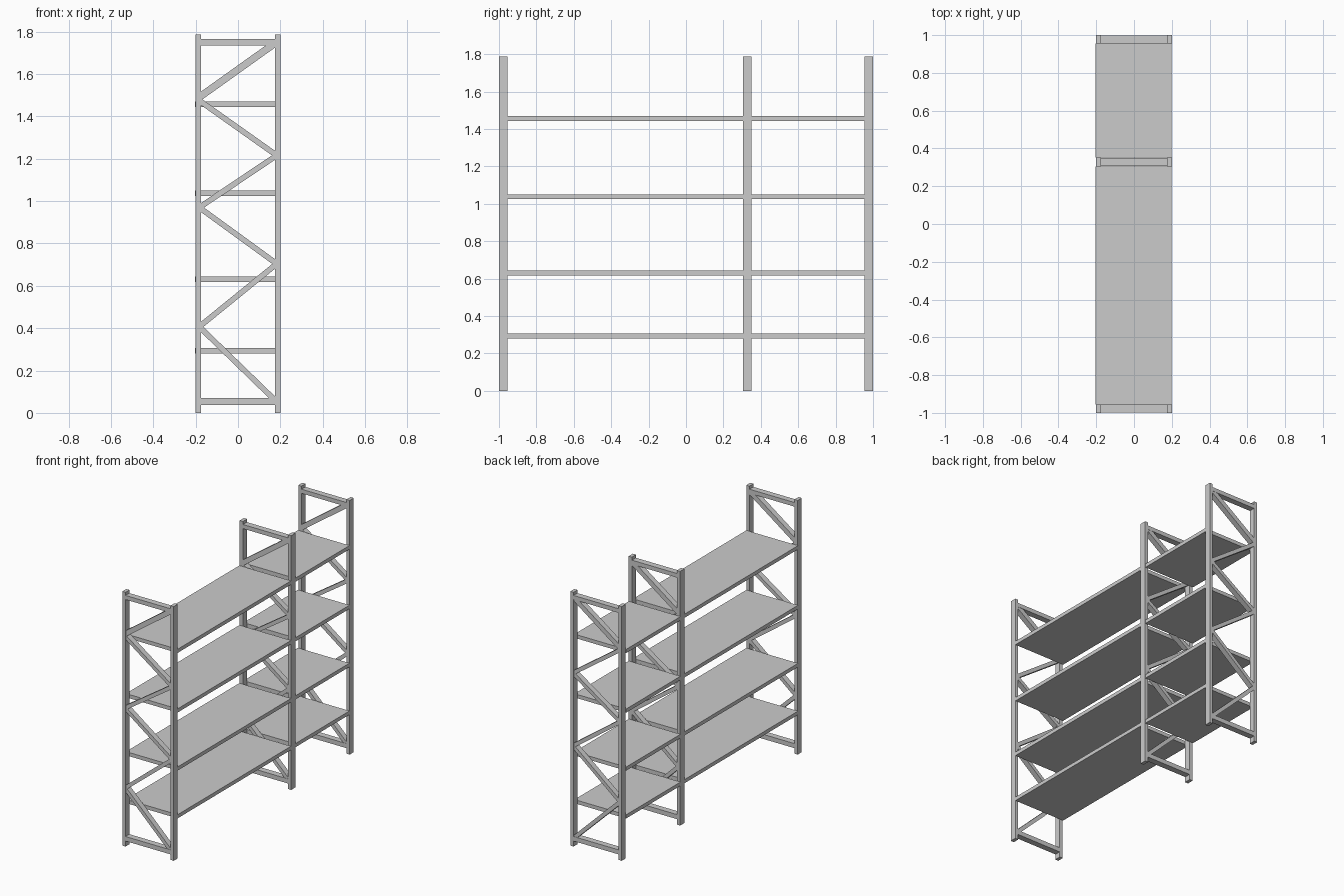
import bpy, math

if "Cube" in bpy.data.objects:
    bpy.data.objects.remove(bpy.data.objects["Cube"])

def box(name, x, y, z, rot_y=0.0):
    """Box from (min, max) ranges, optionally turned about its own y axis."""
    r = (x, y, z)
    bpy.ops.mesh.primitive_cube_add(size=1, location=[(a + b) / 2 for a, b in r],
                                    rotation=(0, rot_y, 0))
    o = bpy.context.object
    o.name = name
    o.scale = [b - a for a, b in r]
    return o

def brace(name, p, q, y, thick):
    """Diagonal bar in the xz plane from p to q."""
    dx, dz = q[0] - p[0], q[1] - p[1]
    length = math.hypot(dx, dz)
    cx, cz = (p[0] + q[0]) / 2, (p[1] + q[1]) / 2
    return box(name, (cx - length / 2, cx + length / 2), y,
               (cz - thick / 2, cz + thick / 2), -math.atan2(dz, dx))

HEIGHT = 1.787
FRAMES = {"near": (-1.0, -0.955), "middle": (0.305, 0.351), "far": (0.955, 1.0)}
ZIGZAG = [(0.183, 0.052), (-0.183, 0.407), (0.183, 0.704),
          (-0.183, 0.97), (0.183, 1.216), (-0.183, 1.475)]

# Upright ladder frames
for tag, (y0, y1) in FRAMES.items():
    for side, sx in (("left", -1), ("right", 1)):
        box(f"{tag}_{side}_post", sorted((sx * 0.175, sx * 0.2)), (y0, y1), (0, HEIGHT))
    inner = (y0 + 0.001, y1 - 0.001)
    box(f"{tag}_bottom_rail", (-0.178, 0.178), inner, (0.038, 0.07))
    box(f"{tag}_top_rail", (-0.178, 0.178), inner, (1.736, 1.765))
    # Zigzag bracing
    thin = (y0 + 0.003, y1 - 0.003)
    for i, (p, q) in enumerate(zip(ZIGZAG, ZIGZAG[1:])):
        brace(f"{tag}_brace_{i + 1}", p, q, thin, 0.026)
    brace(f"{tag}_top_brace", (-0.181, 1.492), (0.178, 1.748), thin, 0.034)

# Shelves for the long and the short bay
for i, z in enumerate((0.281, 0.617, 1.025, 1.444)):
    for bay, y in (("long", (-0.955, 0.305)), ("short", (0.351, 0.955))):
        box(f"{bay}_shelf_{i + 1}", (-0.203, 0.199), y, (z, z + 0.026))
